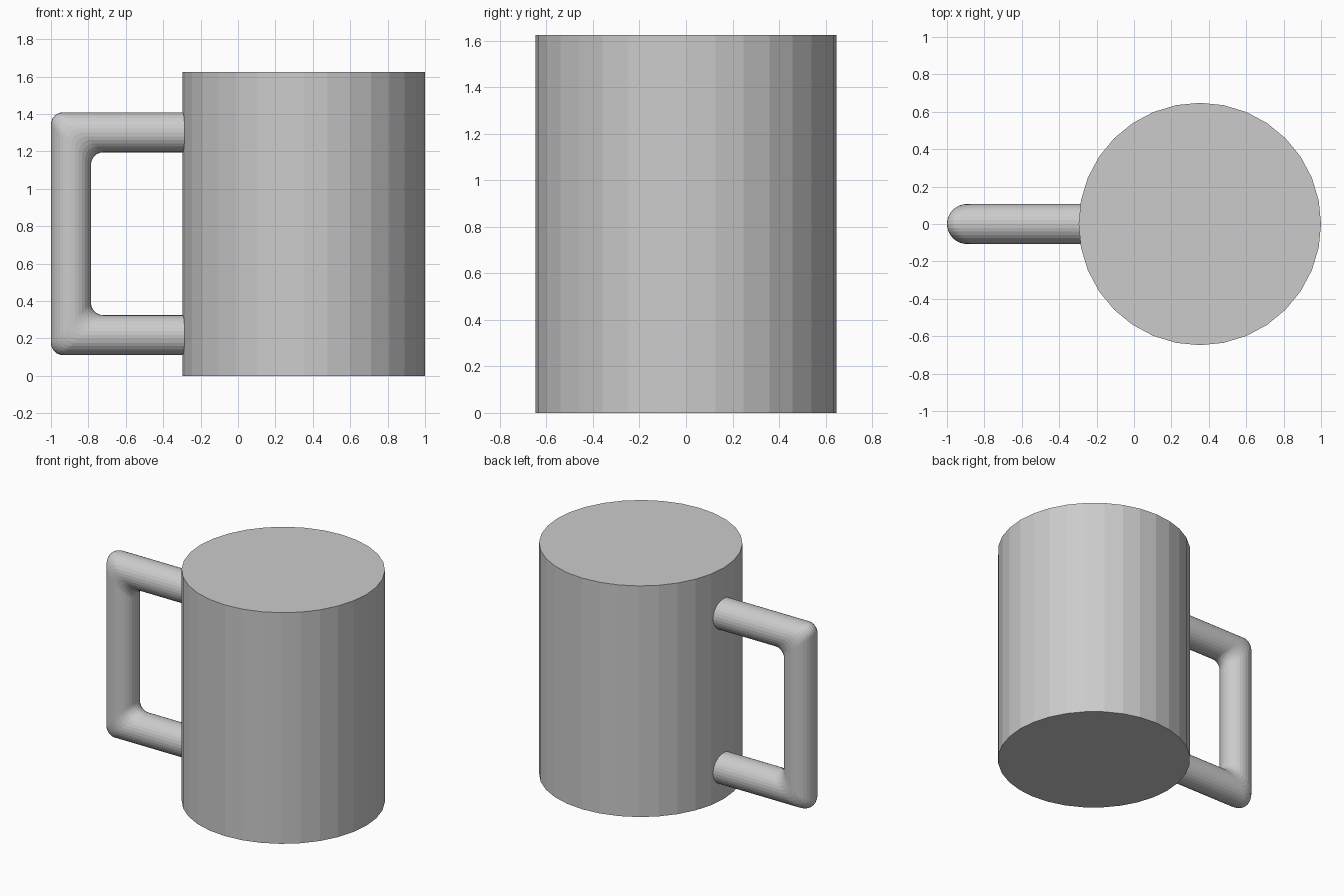
import bpy, bmesh
from math import sin, cos, pi, tau

cube = bpy.data.objects.get("Cube")
if cube:
    bpy.data.objects.remove(cube, do_unlink=True)

SIDES = 32

grey = bpy.data.materials.new("light grey")
grey.use_nodes = True
grey.diffuse_color = (0.6, 0.6, 0.6, 1)
grey.node_tree.nodes["Principled BSDF"].inputs["Base Color"].default_value = (0.6, 0.6, 0.6, 1)


def finish(bm, name):
    bmesh.ops.recalc_face_normals(bm, faces=bm.faces)
    mesh = bpy.data.meshes.new(name)
    bm.to_mesh(mesh)
    bm.free()
    mesh.materials.append(grey)
    obj = bpy.data.objects.new(name, mesh)
    bpy.context.collection.objects.link(obj)
    return obj


# Solid faceted body
HEIGHT, RADIUS, BODY_X = 1.625, 0.648, 0.352
bm = bmesh.new()
bmesh.ops.create_cone(bm, cap_ends=True, segments=SIDES,
                      radius1=RADIUS, radius2=RADIUS, depth=HEIGHT)
bmesh.ops.translate(bm, verts=bm.verts, vec=(BODY_X, 0, HEIGHT / 2))
finish(bm, "mug_body")

# Square-cornered tube handle: every lengthwise strand has the same corner fillet
TUBE, FILLET, STEPS = 0.107, 0.065, 6
BAR_X, TOP_Z, LOW_Z, ROOT_X = -0.893, 1.302, 0.218, -0.2


def strand(angle):
    out, y = TUBE * cos(angle), TUBE * sin(angle)
    x, top, low = BAR_X - out, TOP_Z + out, LOW_Z - out
    arc = [(FILLET * (1 - cos(t)), FILLET * (1 - sin(t)))
           for t in (pi / 2 * (1 - i / STEPS) for i in range(STEPS + 1))]
    upper = [(x + dx, y, top - dz) for dx, dz in arc]
    lower = [(x + dx, y, low + dz) for dx, dz in reversed(arc)]
    return [(ROOT_X, y, top)] + upper + lower + [(ROOT_X, y, low)]


bm = bmesh.new()
strands = [[bm.verts.new(p) for p in strand(tau * i / SIDES)] for i in range(SIDES)]
for i, a in enumerate(strands):
    b = strands[(i + 1) % SIDES]
    for j in range(len(a) - 1):
        bm.faces.new((a[j], a[j + 1], b[j + 1], b[j]))
for end in (0, -1):
    bm.faces.new([s[end] for s in strands])
finish(bm, "handle")
